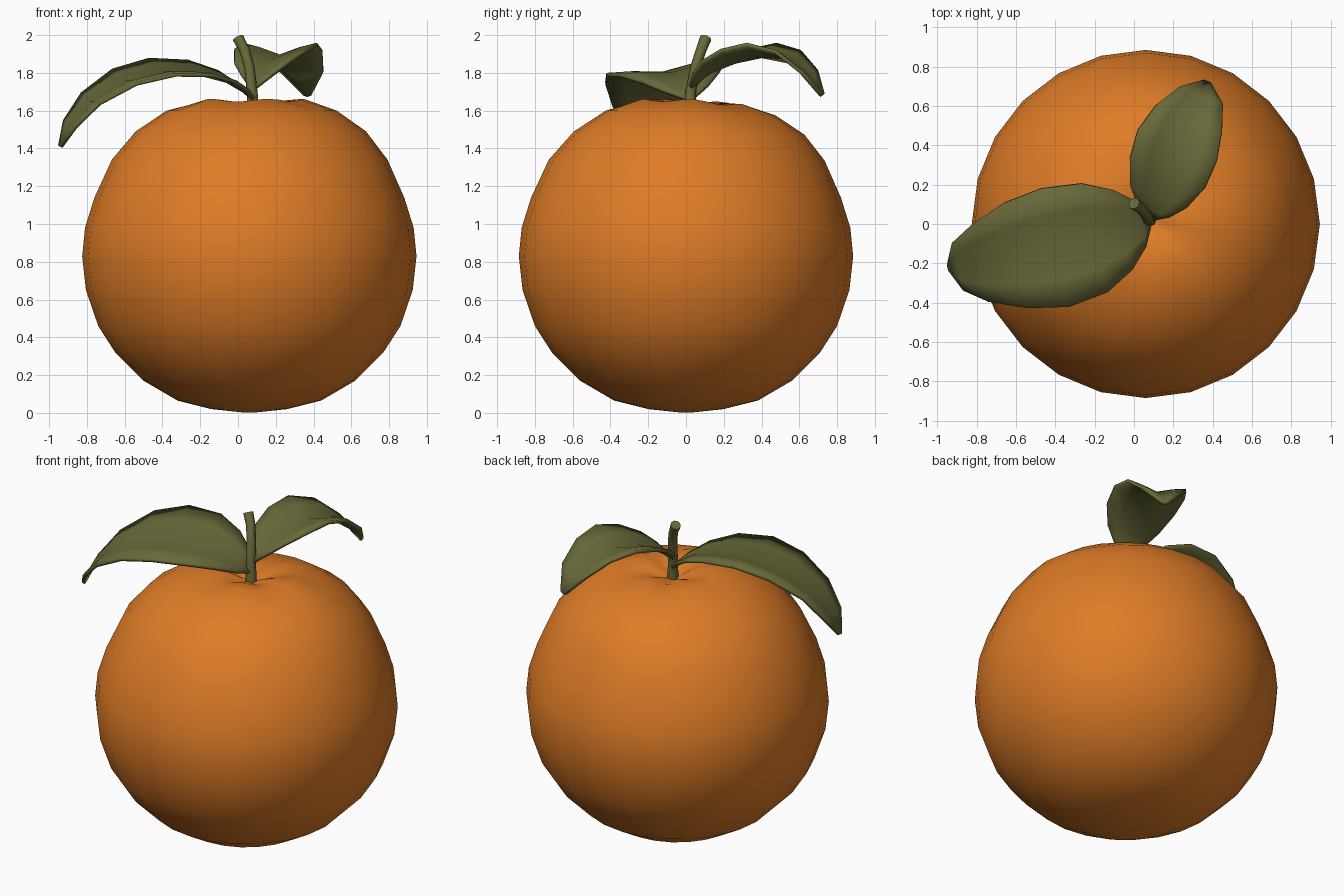
import bpy, bmesh, math
from mathutils import Vector

if "Cube" in bpy.data.objects:
    bpy.data.objects.remove(bpy.data.objects["Cube"])


def material(name, color):
    m = bpy.data.materials.new(name)
    m.diffuse_color = (*color, 1)
    m.use_nodes = True
    m.node_tree.nodes["Principled BSDF"].inputs["Base Color"].default_value = m.diffuse_color
    return m


orange = material("orange_peel", (0.73, 0.20, 0.02))
green = material("leaf_green", (0.14, 0.14, 0.042))


def make(name, verts, faces, mat, angle=60):
    me = bpy.data.meshes.new(name)
    me.from_pydata([tuple(v) for v in verts], [], faces)
    bm = bmesh.new()
    bm.from_mesh(me)
    bmesh.ops.recalc_face_normals(bm, faces=bm.faces)
    bm.to_mesh(me)
    bm.free()
    ob = bpy.data.objects.new(name, me)
    bpy.context.collection.objects.link(ob)
    me.materials.append(mat)
    bpy.ops.object.select_all(action='DESELECT')
    ob.select_set(True)
    bpy.context.view_layer.objects.active = ob
    bpy.ops.object.shade_smooth_by_angle(angle=math.radians(angle))
    return ob


def rings_to_faces(count, n):
    faces = [(i * n + j, i * n + (j + 1) % n, (i + 1) * n + (j + 1) % n, (i + 1) * n + j)
             for i in range(count - 1) for j in range(n)]
    faces.append(tuple(range(n)))
    faces.append(tuple(range((count - 1) * n, count * n)))
    return faces


# fruit: turned profile with a dimpled, gently creased top
profile = [(0.02, 1.595), (0.07, 1.615), (0.16, 1.645), (0.27, 1.655), (0.45, 1.60),
           (0.61, 1.49), (0.73, 1.34), (0.82, 1.14), (0.87, 0.98), (0.885, 0.83),
           (0.865, 0.65), (0.80, 0.46), (0.71, 0.32), (0.56, 0.17), (0.38, 0.065),
           (0.2, 0.02), (0.04, 0.003)]
N = 24
verts = []
for r, z in profile:
    top = max(0, (z - 1.3) / 0.35)
    for j in range(N):
        a = 2 * math.pi * j / N
        x, y = r * math.cos(a), r * math.sin(a)
        dz = -0.03 * top * max(0, min(1, y / 0.3))
        if z > 1.61 and r < 0.4:
            dz += 0.008 * math.cos(5 * a)
        verts.append((0.06 + x + 0.015 * top, y + 0.03 * top, z + dz))
make("fruit", verts, rings_to_faces(len(profile), N), orange)

# stem: tapered bent tube
path = [(0.08, 0.02, 1.58, 0.034), (0.075, 0.025, 1.70, 0.029), (0.06, 0.05, 1.83, 0.028),
        (0.035, 0.08, 1.92, 0.028), (0.0, 0.105, 1.985, 0.031)]
verts = []
for i, p in enumerate(path):
    a, b = Vector(path[max(i - 1, 0)][:3]), Vector(path[min(i + 1, len(path) - 1)][:3])
    q = (b - a).to_track_quat('Z', 'Y')
    for j in range(8):
        t = math.pi * j / 4
        verts.append(Vector(p[:3]) + q @ Vector((p[3] * math.cos(t), p[3] * math.sin(t), 0)))
make("stem", verts, rings_to_faces(len(path), 8), green)


# leaves: midrib path with half widths, side direction and edge lifts
def leaf(name, rib, side, lift_minus, lift_plus):
    verts = []
    cols = (-1, -0.55, 0, 0.55, 1)
    wmax = max(p[3] for p in rib)
    for x, y, z, w in rib:
        for c in cols:
            lift = (lift_plus if c > 0 else lift_minus) * abs(c) * w / wmax
            groove = -0.012 * w / wmax if c == 0 else 0
            verts.append((x + side[0] * w * c, y + side[1] * w * c, z + lift + groove))
    n = len(cols)
    faces = [(i * n + j, i * n + j + 1, (i + 1) * n + j + 1, (i + 1) * n + j)
             for i in range(len(rib) - 1) for j in range(n - 1)]
    ob = make(name, verts, faces, green)
    mod = ob.modifiers.new("thickness", 'SOLIDIFY')
    mod.thickness = 0.02
    mod.offset = 0
    return ob


leaf("large_leaf",
     [(0.08, 0.02, 1.66, 0.02), (0.03, 0.0, 1.71, 0.12), (-0.06, -0.03, 1.765, 0.21),
      (-0.2, -0.07, 1.805, 0.285), (-0.4, -0.12, 1.81, 0.31), (-0.6, -0.16, 1.76, 0.275),
      (-0.78, -0.2, 1.65, 0.20), (-0.89, -0.215, 1.52, 0.125), (-0.94, -0.22, 1.41, 0.015)],
     (-0.23, 0.97), -0.02, 0.06)
leaf("small_leaf",
     [(0.08, 0.03, 1.72, 0.02), (0.1, 0.07, 1.77, 0.09), (0.125, 0.14, 1.82, 0.155),
      (0.17, 0.26, 1.87, 0.205), (0.22, 0.4, 1.90, 0.215), (0.28, 0.54, 1.87, 0.18),
      (0.34, 0.65, 1.78, 0.12), (0.37, 0.72, 1.68, 0.02)],
     (0.93, -0.37), 0.05, 0.05)
